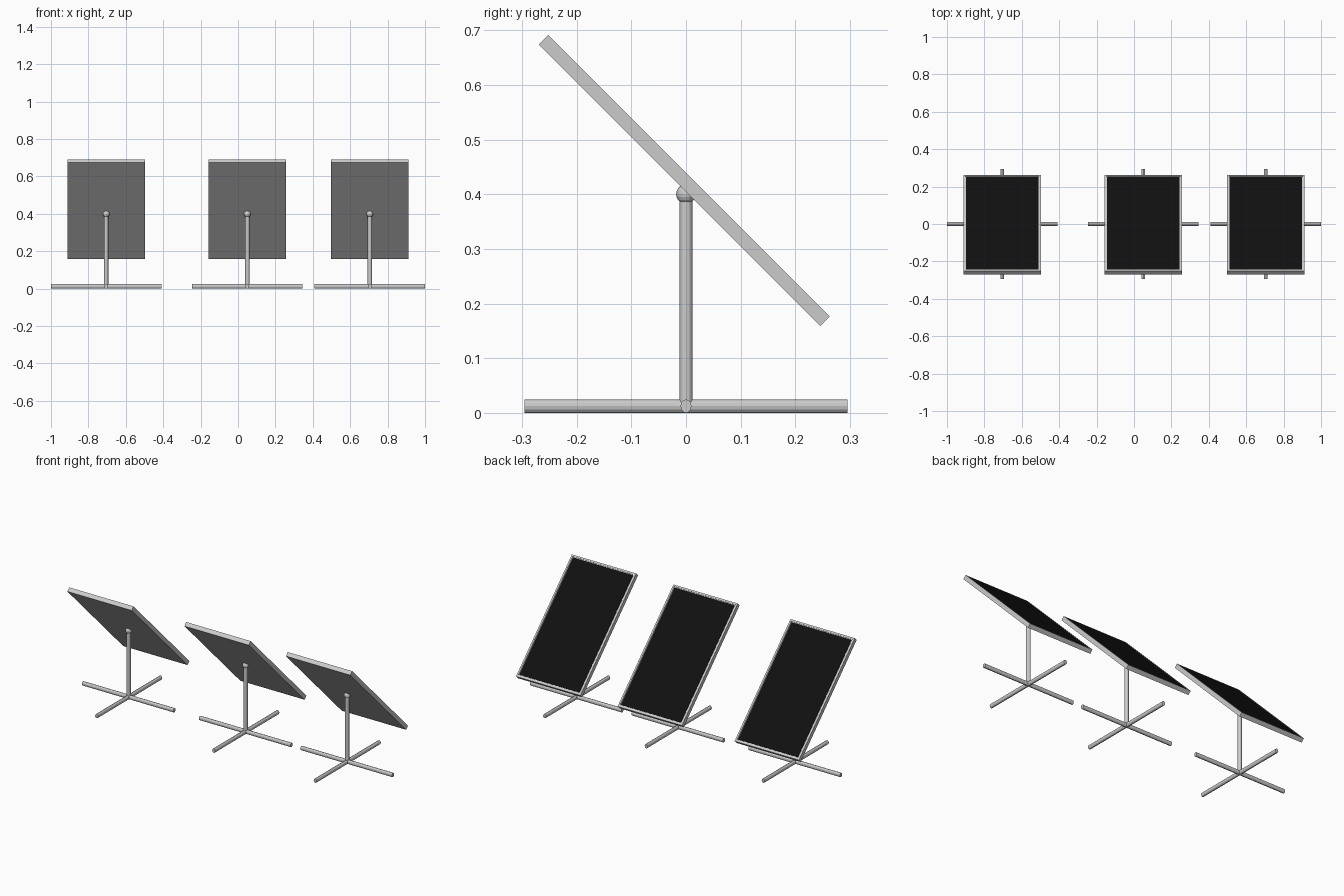
import bpy, bmesh
from math import radians
from mathutils import Matrix

if "Cube" in bpy.data.objects:
    bpy.data.objects.remove(bpy.data.objects["Cube"])

TILT = radians(-45)
PANEL_W, PANEL_L, PANEL_T = 0.415, 0.728, 0.0245
BORDER, RECESS = 0.014, 0.003
PANEL_POS = (-0.003, 0.425)

glass_mat = bpy.data.materials.new("dark_glass")
glass_mat.diffuse_color = (0.005, 0.005, 0.005, 1)
glass_mat.use_nodes = True
glass_mat.node_tree.nodes["Principled BSDF"].inputs["Base Color"].default_value = glass_mat.diffuse_color


def to_mesh(bm, name):
    mesh = bpy.data.meshes.new(name)
    bm.to_mesh(mesh)
    bm.free()
    return mesh


def rod(name, length, rx, ry, matrix):
    bm = bmesh.new()
    bmesh.ops.create_cone(bm, cap_ends=True, segments=12, radius1=1, radius2=1, depth=1,
                          matrix=matrix @ Matrix.Diagonal((rx, ry, length, 1)))
    return to_mesh(bm, name)


def box(w, l, t):
    bm = bmesh.new()
    bmesh.ops.create_cube(bm, size=1, matrix=Matrix.Diagonal((w, l, t, 1)))
    return bm


# base bars and post
bar_x = rod("base_bar_x", 0.59, 0.0123, 0.01, Matrix.Rotation(radians(90), 4, 'Y'))
bar_y = rod("base_bar_y", 0.59, 0.01, 0.0123, Matrix.Rotation(radians(90), 4, 'X'))
post = rod("post", 0.388, 0.0115, 0.012, Matrix())

# ball joint under the panel
bm = bmesh.new()
bmesh.ops.create_uvsphere(bm, u_segments=16, v_segments=10, radius=0.018)
joint = to_mesh(bm, "ball_joint")

# tray-shaped frame with a recessed top
bm = box(PANEL_W, PANEL_L, PANEL_T)
top = max(bm.faces, key=lambda f: f.calc_center_median().z)
bmesh.ops.inset_region(bm, faces=[top], thickness=BORDER)
inner = bmesh.ops.extrude_discrete_faces(bm, faces=[top])["faces"][0]
bmesh.ops.translate(bm, verts=inner.verts, vec=(0, 0, -RECESS))
frame = to_mesh(bm, "panel_frame")

# glass sheet lying in the recess
bm = box(PANEL_W - 2 * BORDER, PANEL_L - 2 * BORDER, 0.002)
bmesh.ops.translate(bm, verts=bm.verts, vec=(0, 0, PANEL_T / 2 - RECESS + 0.001))
glass = to_mesh(bm, "panel_glass")
glass.materials.append(glass_mat)


def place(mesh, x, y, z, tilt=0):
    ob = bpy.data.objects.new(mesh.name, mesh)
    ob.location = (x, y, z)
    ob.rotation_euler.x = tilt
    bpy.context.collection.objects.link(ob)


# three identical stands
for x in (-0.705, 0.05, 0.705):
    place(bar_x, x, 0, 0.0123)
    place(bar_y, x, 0, 0.0123)
    place(post, x, 0, 0.206)
    place(joint, x, 0, 0.4)
    place(frame, x, *PANEL_POS, TILT)
    place(glass, x, *PANEL_POS, TILT)
